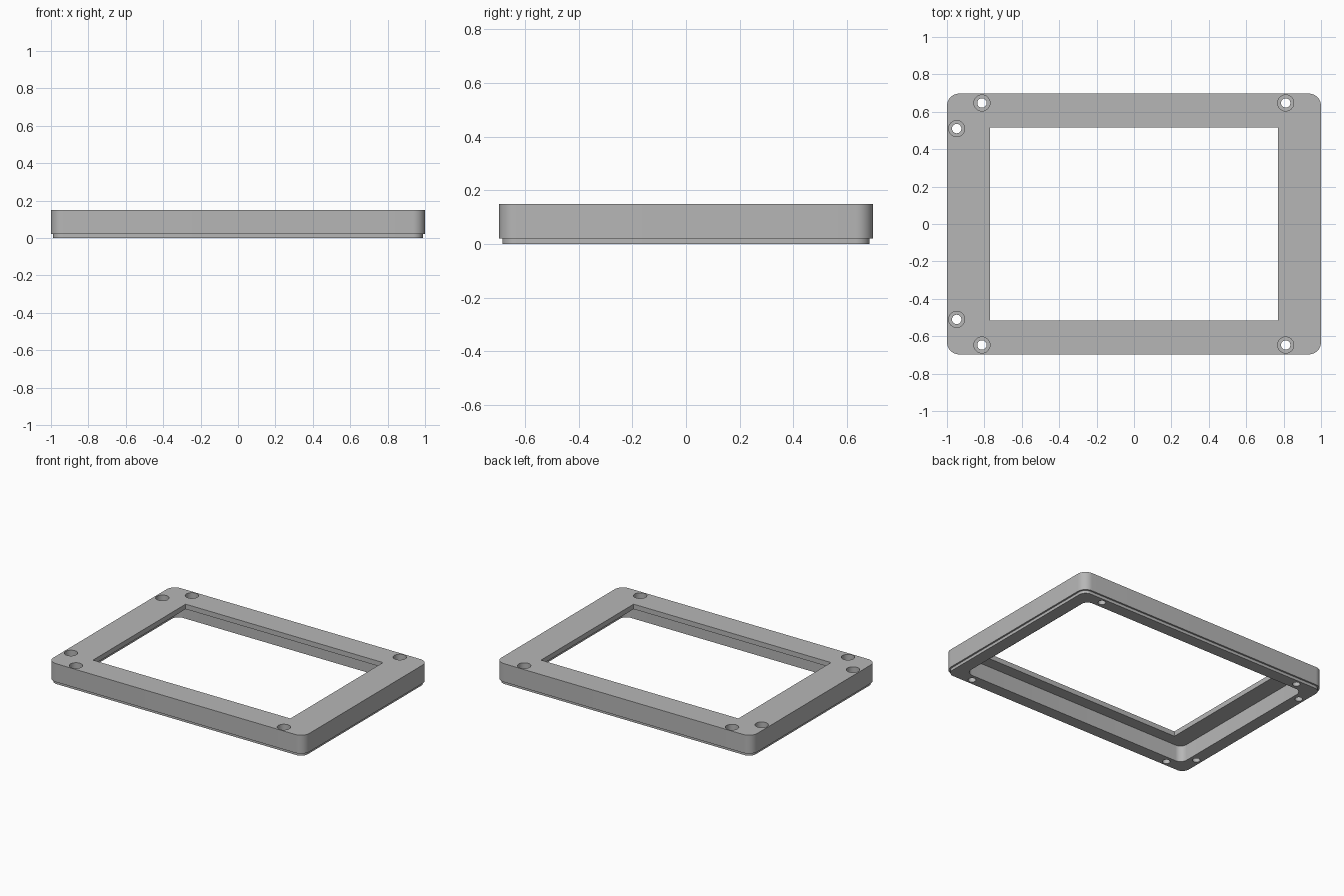
import bpy
import bmesh
from math import cos, sin, pi, radians

HALF_X, HALF_Y, HEIGHT = 1.0, 0.697, 0.15
STEP_Z, STEP_IN = 0.02, 0.012
LIP = 0.035

if "Cube" in bpy.data.objects:
    bpy.data.objects.remove(bpy.data.objects["Cube"], do_unlink=True)

grey = bpy.data.materials.new("plain_grey")
grey.use_nodes = True
grey.diffuse_color = (0.47, 0.47, 0.47, 1)
grey.node_tree.nodes["Principled BSDF"].inputs["Base Color"].default_value = (0.47, 0.47, 0.47, 1)


def rounded_rect(hx, hy, r, steps=10):
    """Outline of a rectangle with rounded corners, counterclockwise."""
    if r == 0:
        return [(hx, hy), (-hx, hy), (-hx, -hy), (hx, -hy)]
    pts = []
    for i, (sx, sy) in enumerate([(1, 1), (-1, 1), (-1, -1), (1, -1)]):
        for k in range(steps + 1):
            a = (i + k / steps) * pi / 2
            pts.append((sx * (hx - r) + r * cos(a), sy * (hy - r) + r * sin(a)))
    return pts


def circle(cx, cy, r, n=40):
    return [(cx + r * cos(2 * pi * k / n), cy + r * sin(2 * pi * k / n)) for k in range(n)]


def solid(name, layers):
    """Closed solid through a stack of (outline, z) layers."""
    bm = bmesh.new()
    rings = [[bm.verts.new((x, y, z)) for x, y in outline] for outline, z in layers]
    for low, high in zip(rings, rings[1:]):
        n = len(low)
        for i in range(n):
            j = (i + 1) % n
            bm.faces.new((low[i], low[j], high[j], high[i]))
    bm.faces.new(rings[0][::-1])
    bm.faces.new(rings[-1])
    mesh = bpy.data.meshes.new(name)
    bm.to_mesh(mesh)
    bm.free()
    mesh.materials.append(grey)
    obj = bpy.data.objects.new(name, mesh)
    bpy.context.collection.objects.link(obj)
    return obj


# Frame body with a small step around the foot
outer = rounded_rect(HALF_X, HALF_Y, 0.065)
foot = rounded_rect(HALF_X - STEP_IN, HALF_Y - STEP_IN, 0.065 - STEP_IN)
frame = solid("bezel_frame", [(foot, 0), (foot, STEP_Z), (outer, STEP_Z), (outer, HEIGHT)])

# Window opening and the wider recess beneath the lip
cutters = [
    solid("recess_cutter", [(rounded_rect(0.9, 0.6, 0.05), -0.1),
                            (rounded_rect(0.9, 0.6, 0.05), HEIGHT - LIP)]),
    solid("window_cutter", [(rounded_rect(0.771, 0.517, 0), 0.05),
                            (rounded_rect(0.771, 0.517, 0), 0.3)]),
]

# Counterbored screw holes
for side in (-1, 1):
    for x, y in ((-0.813, 0.647), (0.811, 0.647), (-0.948, 0.51)):
        hole, head = circle(x, side * y, 0.025), circle(x, side * y, 0.043)
        cutters.append(solid("screw_cutter", [(hole, -0.1), (hole, 0.07), (head, 0.07), (head, 0.3)]))

for cutter in cutters:
    mod = frame.modifiers.new(cutter.name, "BOOLEAN")
    mod.operation = "DIFFERENCE"
    mod.solver = "EXACT"
    mod.object = cutter

# Bake the cuts and discard the cutters
graph = bpy.context.evaluated_depsgraph_get()
cut_mesh = bpy.data.meshes.new_from_object(frame.evaluated_get(graph))
frame.modifiers.clear()
frame.data = cut_mesh
for cutter in cutters:
    bpy.data.objects.remove(cutter, do_unlink=True)

# Smooth corners and holes, crisp edges
bpy.ops.object.select_all(action="DESELECT")
frame.select_set(True)
bpy.context.view_layer.objects.active = frame
bpy.ops.object.shade_smooth_by_angle(angle=radians(30))
